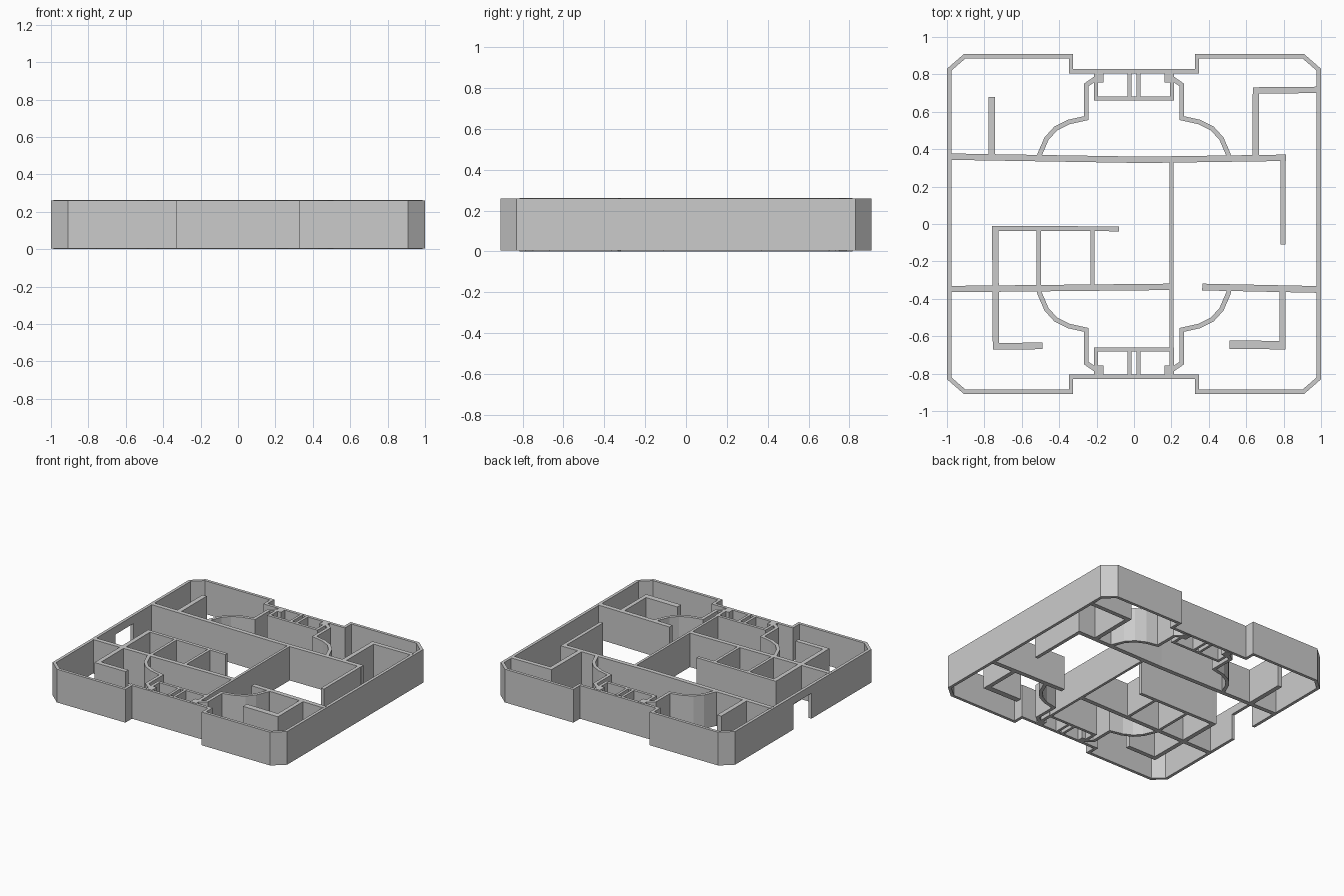
import bpy, bmesh
from mathutils import Vector

if "Cube" in bpy.data.objects:
    bpy.data.objects.remove(bpy.data.objects["Cube"])

Z0, Z1 = 0.0, 0.262


def wall(name, pts, t=0.022, z0=Z0, z1=Z1, inset=False, mirror=""):
    """Extruded open wall with mitred corners. Points are the centre line,
    or the right-hand face when inset is True."""
    p = [Vector(q) for q in pts]
    n = []
    for a, b in zip(p, p[1:]):
        d = (b - a).normalized()
        n.append(Vector((-d.y, d.x)))
    lo, hi = (0, t) if inset else (-t / 2, t / 2)
    bm = bmesh.new()
    rings = []
    for i, q in enumerate(p):
        n0, n1 = n[max(i - 1, 0)], n[min(i, len(n) - 1)]
        m = (n0 + n1) / (1 + n0.dot(n1))
        a, b = q + m * lo, q + m * hi
        rings.append([bm.verts.new((v.x, v.y, z))
                      for v, z in ((a, z0), (b, z0), (b, z1), (a, z1))])
    for r, s in zip(rings, rings[1:]):
        for k in range(4):
            j = (k + 1) % 4
            bm.faces.new((r[k], r[j], s[j], s[k]))
    bm.faces.new(rings[0][::-1])
    bm.faces.new(rings[-1])
    bmesh.ops.recalc_face_normals(bm, faces=bm.faces)
    me = bpy.data.meshes.new(name)
    bm.to_mesh(me)
    bm.free()
    ob = bpy.data.objects.new(name, me)
    bpy.context.collection.objects.link(ob)
    if mirror:
        mod = ob.modifiers.new("Mirror", "MIRROR")
        mod.use_axis = ("x" in mirror, "y" in mirror, False)
        mod.use_mirror_merge = False
    return ob


# Outer shell: runs anticlockwise from one side of the doorway to the other
front = [(-1, -0.83), (-0.91, -0.908), (-0.325, -0.908), (-0.325, -0.828),
         (0.325, -0.828), (0.325, -0.908), (0.91, -0.908), (1, -0.83)]
back = [(-x, -y) for x, y in front]
wall("outer_wall", [(-1, -0.1)] + front + back + [(-1, 0.12)],
     t=0.023, z0=0.004, z1=0.26, inset=True)
wall("door_lintel", [(-1, 0.12), (-1, -0.1)], t=0.023, z0=0.2, z1=0.26, inset=True)

# Long cross walls
wall("back_cross_wall", [(-0.985, 0.36), (0.05, 0.343), (0.812, 0.354)], t=0.034)
wall("front_cross_wall_left", [(-0.985, -0.348), (0.2, -0.336)], t=0.034)
wall("front_cross_wall_right", [(0.365, -0.337), (0.985, -0.35)], t=0.036)
wall("centre_wall", [(0.2, 0.34), (0.2, -0.815)], t=0.02)

# Room partitions
wall("back_left_stub", [(-0.76, 0.68), (-0.76, 0.35)], t=0.036)
wall("back_right_partition", [(0.65, 0.35), (0.652, 0.714), (0.985, 0.717)], t=0.034)
wall("right_partition", [(0.797, 0.36), (0.797, -0.11)], t=0.027)
wall("front_right_partition", [(0.794, -0.345), (0.794, -0.66)], t=0.032)
wall("front_right_return", [(0.51, -0.645), (0.81, -0.648)], t=0.045)
wall("front_left_partition", [(-0.742, -0.01), (-0.738, -0.66)], t=0.034)
wall("front_left_return", [(-0.755, -0.653), (-0.49, -0.652)], t=0.035)
wall("bathroom_wall", [(-0.755, -0.023), (-0.08, -0.026)], t=0.026)
for i, x in enumerate((-0.509, -0.222)):
    wall(f"bathroom_divider_{i + 1}", [(x, -0.025), (x, -0.34)])

# Curved walls, mirrored into all four quadrants
wall("curved_wall",
     [(-0.51, 0.345), (-0.505, 0.37), (-0.468, 0.456), (-0.419, 0.51), (-0.35, 0.545),
      (-0.256, 0.566), (-0.256, 0.743), (-0.2, 0.782)], t=0.025, mirror="xy")

# Service shafts front and back
wall("shaft_wall", [(-0.204, 0.815), (-0.204, 0.672), (0.204, 0.672), (0.204, 0.815)],
     t=0.022, mirror="y")
wall("shaft_divider", [(-0.024, 0.815), (-0.024, 0.672)], t=0.02, mirror="xy")
wall("shaft_pier", [(-0.18, 0.815), (-0.18, 0.757)], t=0.034, mirror="xy")
